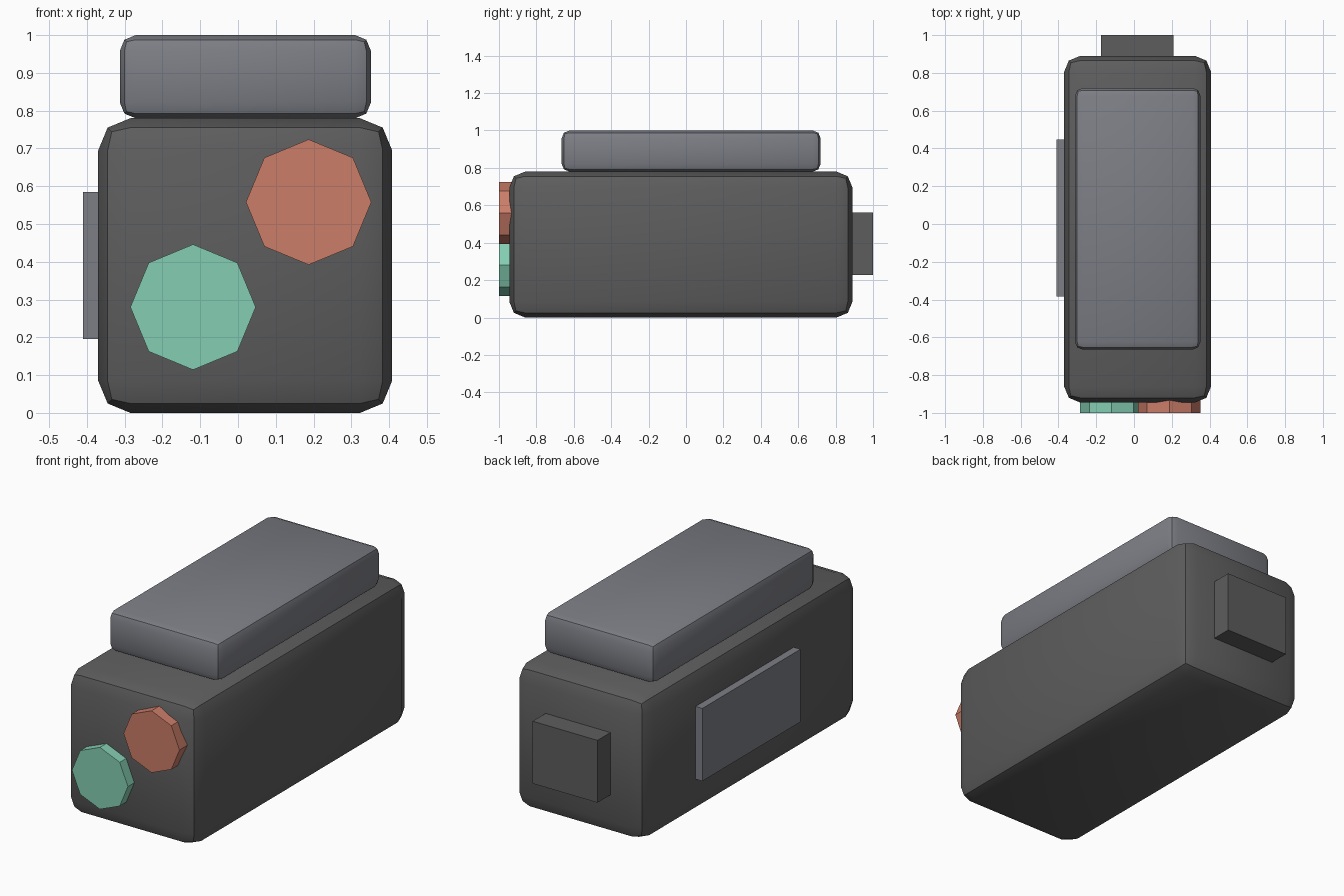
import bpy, math

if "Cube" in bpy.data.objects:
    bpy.data.objects.remove(bpy.data.objects["Cube"])


def material(name, rgb):
    m = bpy.data.materials.new(name)
    m.diffuse_color = (*rgb, 1)
    m.use_nodes = True
    m.node_tree.nodes["Principled BSDF"].inputs["Base Color"].default_value = m.diffuse_color
    return m


dark_grey = material("dark grey", (0.11, 0.11, 0.112))
blue_grey = material("blue grey", (0.205, 0.21, 0.235))
coral = material("coral", (0.60, 0.205, 0.14))
mint = material("mint", (0.235, 0.62, 0.45))


def box(name, lo, hi, mat, bevel=0):
    """Box between two corners, optionally with two-step rounded edges."""
    bpy.ops.mesh.primitive_cube_add(size=1, location=[(a + b) / 2 for a, b in zip(lo, hi)])
    ob = bpy.context.object
    ob.name = name
    ob.scale = [b - a for a, b in zip(lo, hi)]
    bpy.ops.object.transform_apply(location=False, rotation=False, scale=True)
    ob.data.materials.append(mat)
    if bevel:
        mod = ob.modifiers.new("rounded edges", 'BEVEL')
        mod.width = bevel
        mod.segments = 2
        bpy.ops.object.modifier_apply(modifier=mod.name)
        bpy.ops.object.shade_smooth_by_angle(angle=math.radians(30))
    return ob


def knob(name, x, z, mat):
    """Eight-sided disc on the front face, with a corner pointing up."""
    bpy.ops.mesh.primitive_cylinder_add(vertices=8, radius=0.166, depth=0.08,
                                        location=(x, -0.96, z),
                                        rotation=(math.pi / 2, 0, 0))
    ob = bpy.context.object
    ob.name = name
    ob.data.materials.append(mat)


# Main housing and the raised block on top
box("body", (-0.37, -0.945, 0), (0.408, 0.89, 0.78), dark_grey, 0.085)
box("top_block", (-0.313, -0.665, 0.78), (0.352, 0.72, 1.0), blue_grey, 0.042)

# Side panel and rear connector, set slightly into the body
box("side_panel", (-0.41, -0.385, 0.195), (-0.34, 0.447, 0.585), blue_grey)
box("rear_block", (-0.175, 0.85, 0.228), (0.21, 1.0, 0.562), dark_grey)

# Front knobs
knob("upper_knob", 0.187, 0.558, coral)
knob("lower_knob", -0.119, 0.28, mint)
